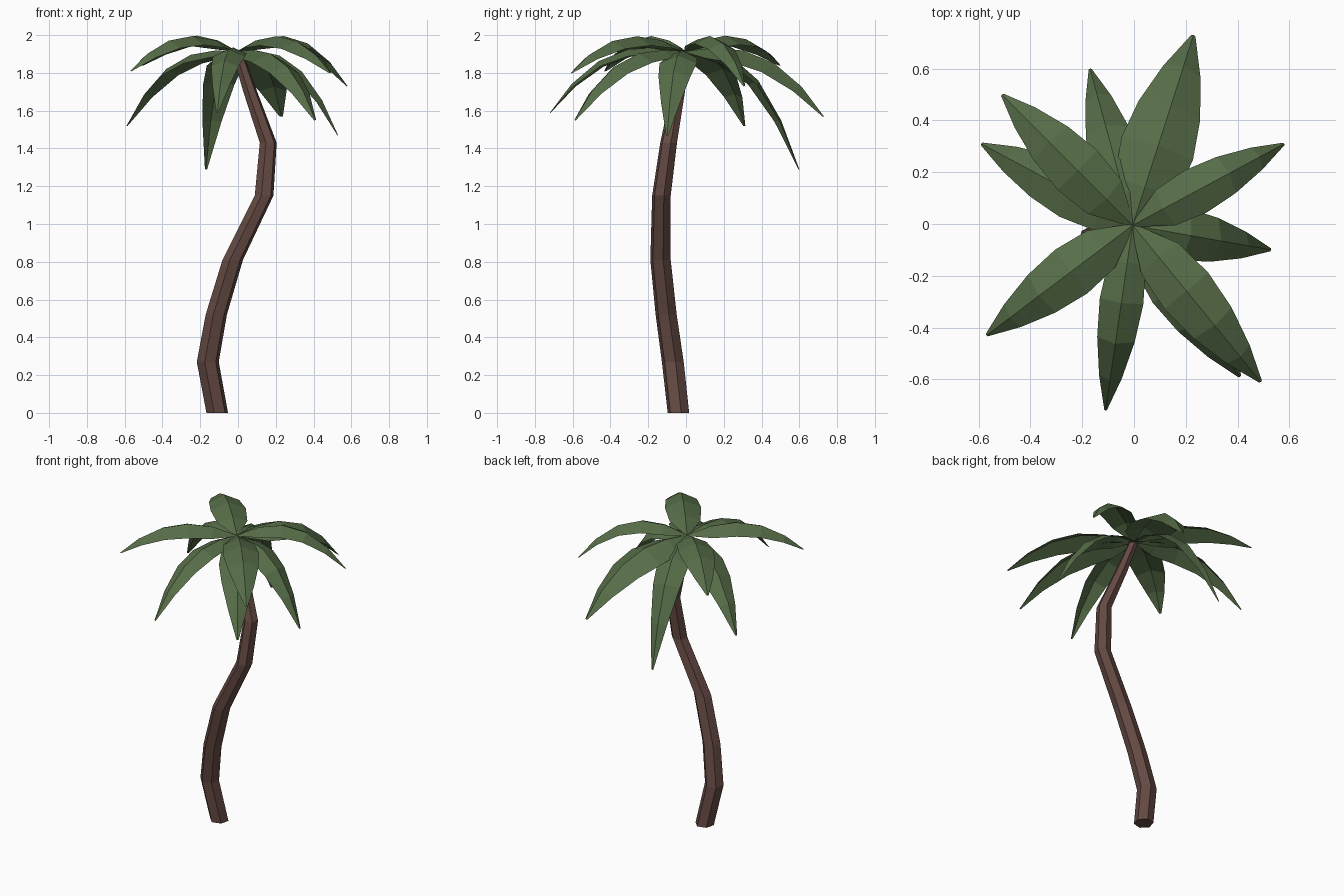
import bpy, bmesh, math
from mathutils import Vector

if "Cube" in bpy.data.objects:
    bpy.data.objects.remove(bpy.data.objects["Cube"])


def material(name, rgb):
    m = bpy.data.materials.new(name)
    m.diffuse_color = (*rgb, 1)
    m.use_nodes = True
    m.node_tree.nodes["Principled BSDF"].inputs["Base Color"].default_value = m.diffuse_color
    return m


def finish(bm, name, mat):
    mesh = bpy.data.meshes.new(name)
    bm.to_mesh(mesh)
    bm.free()
    mesh.materials.append(mat)
    obj = bpy.data.objects.new(name, mesh)
    bpy.context.collection.objects.link(obj)
    return obj


bark = material("bark", (0.13, 0.068, 0.056))
leaf = material("leaf", (0.095, 0.155, 0.065))

# Trunk: hexagonal rings along a bent path (x, y, z, radius)
path = [(-0.11, -0.04, 0.0, 0.059), (-0.16, -0.07, 0.27, 0.06),
        (-0.115, -0.105, 0.52, 0.058), (-0.028, -0.135, 0.81, 0.056),
        (0.138, -0.13, 1.15, 0.051), (0.16, -0.092, 1.43, 0.046),
        (0.065, -0.042, 1.70, 0.038), (0.0, -0.01, 1.90, 0.03)]
SIDES = 6
bm = bmesh.new()
rings = []
for x, y, z, r in path:
    angles = [math.tau * i / SIDES + 0.25 for i in range(SIDES)]
    rings.append([bm.verts.new((x + r * math.cos(a), y + r * math.sin(a), z)) for a in angles])
for low, high in zip(rings, rings[1:]):
    for i in range(SIDES):
        j = (i + 1) % SIDES
        bm.faces.new((low[i], low[j], high[j], high[i]))
bm.faces.new(rings[0][::-1])
bm.faces.new(rings[-1])
finish(bm, "trunk", bark)

# Fronds: folded blades arching from the crown to a drooping tip
CROWN = Vector((-0.005, -0.005, 1.915))
OUTLINE = [(0, 0.08), (0.2, 0.85), (0.42, 1.0), (0.64, 0.86), (0.84, 0.52), (1, 0.06)]


def frond(name, tip, half_width, arch):
    flat = Vector((tip[0], tip[1], 0)) - Vector((CROWN.x, CROWN.y, 0))
    drop = CROWN.z - tip[2]
    side = Vector((-flat.y, flat.x, 0)).normalized()

    def rib(t):
        return CROWN + flat * t + Vector((0, 0, 4 * arch * t * (1 - t) - drop * t ** 3))

    b = bmesh.new()
    rows = []
    for t, w in OUTLINE:
        along = (rib(t + 0.02) - rib(t - 0.02)).normalized()
        up = along.cross(side)
        hw = half_width * w
        rows.append([b.verts.new(rib(t) + side * hw * s - up * 0.45 * hw * abs(s))
                     for s in (-1, 0, 1)])
    for r0, r1 in zip(rows, rows[1:]):
        for k in range(2):
            b.faces.new((r0[k], r1[k], r1[k + 1], r0[k + 1]))
    finish(b, name, leaf)


# Tip position, half width, arch height
fronds = [((0.23, 0.73, 1.57), 0.145, 0.03),
          ((-0.17, 0.60, 1.29), 0.10, 0.01),
          ((-0.51, 0.50, 1.84), 0.108, 0.09),
          ((-0.59, 0.31, 1.52), 0.105, 0.01),
          ((-0.57, -0.43, 1.81), 0.105, 0.09),
          ((-0.11, -0.72, 1.59), 0.085, 0.035),
          ((0.49, -0.61, 1.80), 0.11, 0.09),
          ((0.41, -0.59, 1.55), 0.11, 0.015),
          ((0.53, -0.10, 1.47), 0.10, 0.01),
          ((0.58, 0.31, 1.73), 0.092, 0.097)]
for n, (tip, hw, arch) in enumerate(fronds, 1):
    frond(f"frond_{n}", tip, hw, arch)
